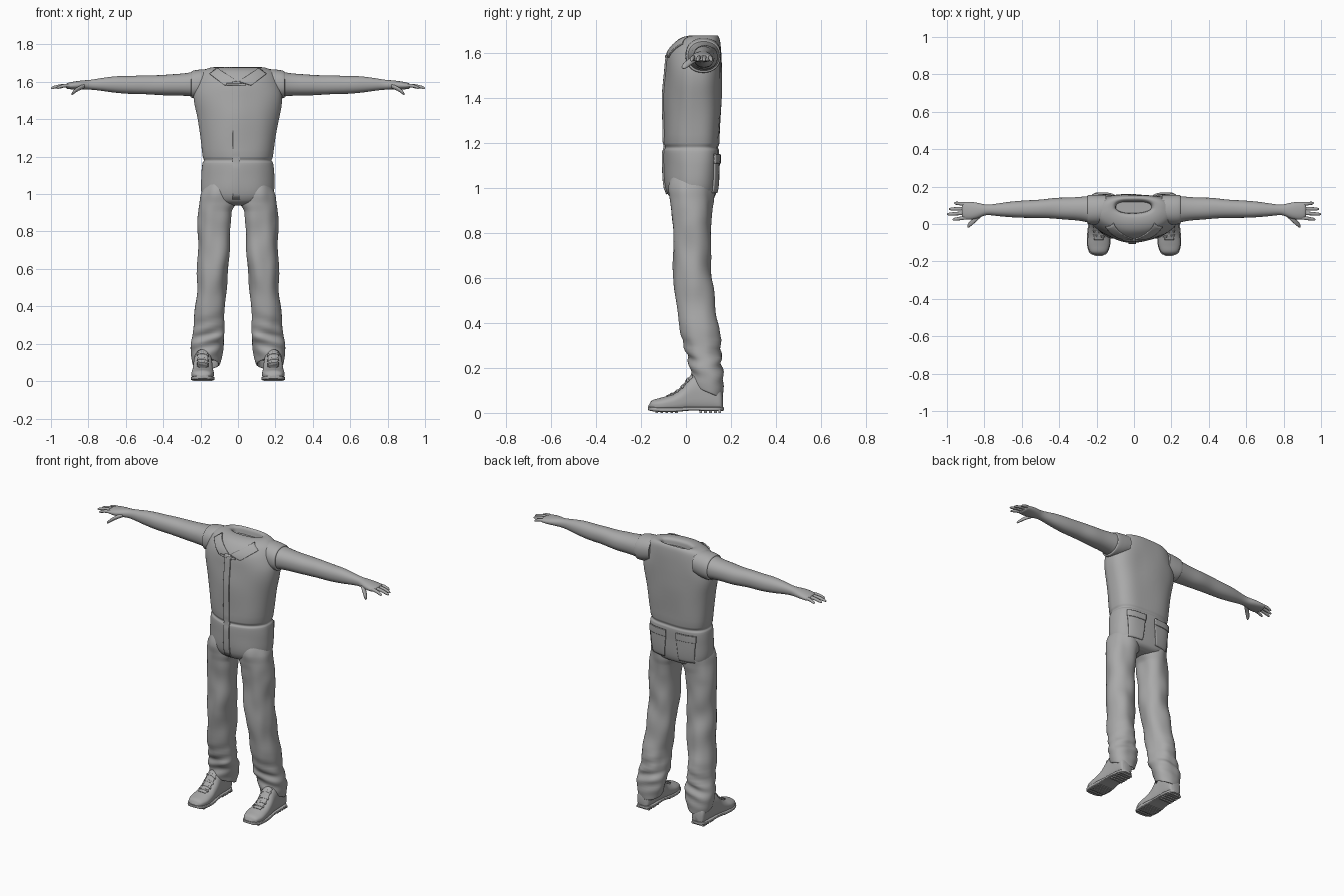
import bpy, bmesh, math
from mathutils import Vector, noise
from mathutils.bvhtree import BVHTree

cube = bpy.data.objects.get("Cube")
if cube:
    bpy.data.objects.remove(cube, do_unlink=True)

grey = bpy.data.materials.new("plain grey")
grey.use_nodes = True
colour = (0.4, 0.4, 0.4, 1)
grey.diffuse_color = colour
grey.node_tree.nodes["Principled BSDF"].inputs["Base Color"].default_value = colour

# How (along, across, up) coordinates map to the world for each loft axis
AXES = {
    "x": lambda t, u, v: Vector((t, u, v)),
    "y": lambda t, u, v: Vector((u, t, v)),
    "z": lambda t, u, v: Vector((u, v, t)),
}


def finish(name, bm, mirror=False, angle=50):
    """Turn a bmesh into a smooth grey object, optionally mirrored over x."""
    bmesh.ops.recalc_face_normals(bm, faces=bm.faces)
    mesh = bpy.data.meshes.new(name)
    bm.to_mesh(mesh)
    bm.free()
    mesh.materials.append(grey)
    mesh.shade_smooth()
    mesh.set_sharp_from_angle(angle=math.radians(angle))
    obj = bpy.data.objects.new(name, mesh)
    bpy.context.scene.collection.objects.link(obj)
    if mirror:
        mod = obj.modifiers.new("Mirror", "MIRROR")
        mod.use_mirror_merge = False
    return obj


def resample(keys, steps):
    """Smooth curve through the key sections."""
    pts = [Vector(k) for k in keys]
    dist = [0.0]
    for a, b in zip(pts, pts[1:]):
        dist.append(dist[-1] + (b - a).length)
    last = len(pts) - 1
    tangent = []
    for i in range(len(pts)):
        lo, hi = max(i - 1, 0), min(i + 1, last)
        tangent.append((pts[hi] - pts[lo]) / (dist[hi] - dist[lo]))
    out = []
    for i in range(last):
        span = dist[i + 1] - dist[i]
        for j in range(steps):
            s = j / steps
            blend = s * s * (3 - 2 * s)
            out.append(pts[i].lerp(pts[i + 1], blend)
                       + tangent[i] * span * s * (1 - s) ** 2
                       - tangent[i + 1] * span * s * s * (1 - s))
    return out + [pts[-1]]


def loft(name, axis, keys, power=(2.2, 2.2), sides=40, steps=5, mirror=True,
         folds=0.0, stretch=(9, 9, 6), bend=None):
    """Skin of rounded sections; each key is (along, u min, u max, v min, v max)."""
    bm = bmesh.new()
    rings = []
    for t, u0, u1, v0, v1 in resample(keys, steps):
        ring = []
        for k in range(sides):
            ang = math.tau * k / sides
            c, s = math.cos(ang), math.sin(ang)
            p = 2 / (power[0] if s < 0 else power[1])
            du = math.copysign(abs(c) ** p, c)
            dv = math.copysign(abs(s) ** p, s)
            co = AXES[axis](t, (u0 + u1) / 2 + du * (u1 - u0) / 2,
                            (v0 + v1) / 2 + dv * (v1 - v0) / 2)
            if folds:
                wave = noise.noise(Vector(a * b for a, b in zip(co, stretch)))
                co += AXES[axis](0, c, s) * wave * folds
            ring.append(bm.verts.new(bend(co) if bend else co))
        rings.append(ring)
    for a, b in zip(rings, rings[1:]):
        for k in range(sides):
            n = (k + 1) % sides
            bm.faces.new((a[k], a[n], b[n], b[k]))
    bm.faces.new(rings[0])
    bm.faces.new(rings[-1])
    return finish(name, bm, mirror)


def patch(name, target, corners, side, mirror=False, lift=0.003, thick=0.008, n=14):
    """Cloth plate laid on a target from the front, back or top."""
    mesh = target.data
    tree = BVHTree.FromPolygons([v.co for v in mesh.vertices],
                                [tuple(p.vertices) for p in mesh.polygons])
    a, b, c, d = [Vector(k) for k in corners]
    bm = bmesh.new()
    grid = {}
    for i in range(n + 1):
        for j in range(n + 1):
            q = a.lerp(b, i / n).lerp(d.lerp(c, i / n), j / n)
            start = {"front": (q.x, -1, q.y), "back": (q.x, 1, q.y), "top": (q.x, q.y, 1)}
            ray = {"front": (0, 1, 0), "back": (0, -1, 0), "top": (0, 0, -1)}
            hit, normal, _, _ = tree.ray_cast(Vector(start[side]), Vector(ray[side]))
            if hit:
                grid[i, j] = bm.verts.new(hit + normal * lift)
    for i in range(n):
        for j in range(n):
            quad = [(i, j), (i + 1, j), (i + 1, j + 1), (i, j + 1)]
            if all(k in grid for k in quad):
                bm.faces.new([grid[k] for k in quad])
    obj = finish(name, bm, mirror)
    mod = obj.modifiers.new("Solidify", "SOLIDIFY")
    mod.thickness, mod.offset = thick, 0
    return obj


# Torso: hips, pinched waist seam, chest, sloping shoulders, sunken neck opening
torso_keys = [(z, -w, w, front, back) for z, w, front, back in [
    (0.94, 0.1, -0.03, 0.09), (0.96, 0.17, -0.07, 0.125), (1.0, 0.193, -0.09, 0.138),
    (1.1, 0.195, -0.098, 0.145), (1.165, 0.188, -0.1, 0.148), (1.18, 0.18, -0.093, 0.143),
    (1.2, 0.187, -0.1, 0.15), (1.4, 0.217, -0.097, 0.156), (1.52, 0.235, -0.09, 0.158),
    (1.6, 0.215, -0.078, 0.157), (1.65, 0.195, -0.045, 0.152), (1.672, 0.16, -0.01, 0.145),
    (1.678, 0.12, 0.03, 0.135), (1.668, 0.1, 0.05, 0.125), (1.64, 0.095, 0.055, 0.12)]]
torso = loft("torso", "z", torso_keys, power=(1.85, 2.9), sides=64, mirror=False,
             folds=0.006, stretch=(8, 8, 6))

# Front placket, collar flaps, chest seam, back pockets with flaps
patch("zip_placket", torso, [(-0.028, 0.975), (0.01, 0.975), (0.01, 1.6), (-0.028, 1.6)],
      "front", n=24)
patch("collar_flap", torso, [(0.004, 1.6), (0.07, 1.58), (0.15, 1.64), (0.11, 1.67)],
      "front", mirror=True)
patch("zip_tab", torso, [(-0.06, 1.58), (0.04, 1.58), (0.04, 1.59), (-0.06, 1.59)],
      "front", lift=0.006)
patch("back_pocket", torso, [(0.05, 0.98), (0.14, 0.98), (0.155, 1.13), (0.035, 1.13)],
      "back", mirror=True)
patch("pocket_flap", torso, [(0.035, 1.11), (0.155, 1.11), (0.155, 1.15), (0.035, 1.15)],
      "back", mirror=True, lift=0.007)


def slant_cuff(co):
    """Lower the cuff at the heel and crumple the cloth above it."""
    low = max(0.0, 1 - co.z / 0.3)
    co.z += (0.09 - co.y) * 0.6 * low
    crumple = math.exp(-((co.z - 0.23) / 0.1) ** 2)
    co.y += 0.006 * crumple * math.sin(co.z * 90 + co.x * 25)
    return co


# Trouser legs with open cuffs
loft("trouser_leg", "z", [
    (1.08, 0.02, 0.17, -0.05, 0.11), (1.0, 0.004, 0.195, -0.075, 0.126),
    (0.95, 0.006, 0.2, -0.072, 0.122), (0.9, 0.03, 0.204, -0.066, 0.114),
    (0.75, 0.043, 0.21, -0.06, 0.111), (0.6, 0.055, 0.217, -0.054, 0.117),
    (0.4, 0.068, 0.226, -0.03, 0.14), (0.25, 0.078, 0.238, 0, 0.16),
    (0.19, 0.08, 0.248, 0.013, 0.167), (0.1, 0.1, 0.246, 0.026, 0.164),
    (0.095, 0.11, 0.238, 0.034, 0.156), (0.13, 0.115, 0.232, 0.04, 0.15)],
    sides=48, steps=8, folds=0.014, stretch=(12, 12, 7), bend=slant_cuff)

# Arms running into flat palms
loft("arm", "x", [
    (0.16, 0.005, 0.15, 1.525, 1.655), (0.22, 0.004, 0.15, 1.52, 1.655),
    (0.28, 0.014, 0.147, 1.524, 1.645), (0.4, 0.025, 0.14, 1.53, 1.638),
    (0.5, 0.03, 0.13, 1.532, 1.635), (0.62, 0.035, 0.122, 1.54, 1.63),
    (0.72, 0.041, 0.112, 1.55, 1.622), (0.79, 0.046, 0.105, 1.558, 1.612),
    (0.84, 0.032, 0.112, 1.561, 1.605), (0.88, 0.026, 0.116, 1.562, 1.598),
    (0.91, 0.03, 0.114, 1.564, 1.592), (0.92, 0.045, 0.1, 1.57, 1.586)],
    folds=0.004)

# Armhole edges
loft("shoulder_cap", "x", [
    (0.15, 0.005, 0.155, 1.53, 1.668), (0.2, -0.002, 0.156, 1.515, 1.666),
    (0.245, 0, 0.154, 1.513, 1.658), (0.25, 0.008, 0.146, 1.522, 1.648)])


def digit(name, start, end, wide, deep):
    """Tapered rounded finger between two points."""
    a, b = Vector(start), Vector(end)
    keys = []
    for s, r in [(0, 1), (0.5, 1), (0.85, 0.85), (0.97, 0.55), (1, 0.15)]:
        p = a.lerp(b, s)
        p.z += 0.006 * math.sin(math.pi * s)
        keys.append((p.x, p.y - wide * r, p.y + wide * r, p.z - deep * r, p.z + deep * r))
    loft(name, "x", keys, sides=14, steps=3)


fingers = {"index": (0.036, 0.024, 0.97), "middle": (0.06, 0.052, 1.0),
           "ring": (0.083, 0.08, 0.99), "little": (0.105, 0.112, 0.962)}
for finger, (root, tip, reach) in fingers.items():
    digit(finger + "_finger", (0.885, root, 1.58), (reach, tip, 1.567), 0.0095, 0.009)
digit("thumb", (0.82, 0.052, 1.578), (0.89, -0.012, 1.535), 0.017, 0.012)

# Shoes: upper, laces, sole, heel and treads
shoe = loft("shoe_upper", "y", [
    (-0.166, 0.17, 0.205, 0.02, 0.034), (-0.15, 0.145, 0.234, 0.014, 0.056),
    (-0.11, 0.13, 0.248, 0.01, 0.068), (-0.06, 0.13, 0.246, 0.01, 0.084),
    (-0.02, 0.135, 0.242, 0.01, 0.112), (0.02, 0.137, 0.238, 0.01, 0.16),
    (0.06, 0.14, 0.235, 0.01, 0.18), (0.12, 0.142, 0.232, 0.01, 0.17),
    (0.155, 0.15, 0.225, 0.012, 0.11), (0.164, 0.17, 0.205, 0.02, 0.07)],
    power=(3.5, 2.1))
for i in range(4):
    y = -0.07 + i * 0.024
    patch("lace", shoe, [(0.158, y), (0.218, y + 0.006), (0.218, y + 0.014), (0.158, y + 0.008)],
          "top", mirror=True, n=6)
patch("shoe_tongue", shoe, [(0.165, -0.085), (0.212, -0.085), (0.215, 0.03), (0.162, 0.03)],
      "top", mirror=True, lift=0.001, thick=0.006)
loft("sole", "y", [
    (-0.17, 0.17, 0.206, 0.014, 0.028), (-0.155, 0.143, 0.237, 0.008, 0.027),
    (-0.11, 0.127, 0.251, 0.004, 0.025), (-0.05, 0.127, 0.25, 0.004, 0.025),
    (0.02, 0.136, 0.243, 0.01, 0.026), (0.1, 0.136, 0.24, 0.008, 0.026),
    (0.15, 0.146, 0.229, 0.008, 0.026), (0.168, 0.17, 0.205, 0.01, 0.025)],
    power=(6, 6))
treads = bmesh.new()
for y in [-0.13, -0.108, -0.086, -0.064, -0.042, 0.065, 0.087, 0.109, 0.131, 0.15]:
    bar = bmesh.ops.create_cube(treads, size=1)["verts"]
    width = 0.1 if y < 0 else 0.085
    bmesh.ops.scale(treads, verts=bar, vec=(width, 0.012, 0.012))
    bmesh.ops.translate(treads, verts=bar, vec=(0.188, y, 0.006))
finish("sole_treads", treads, mirror=True)
